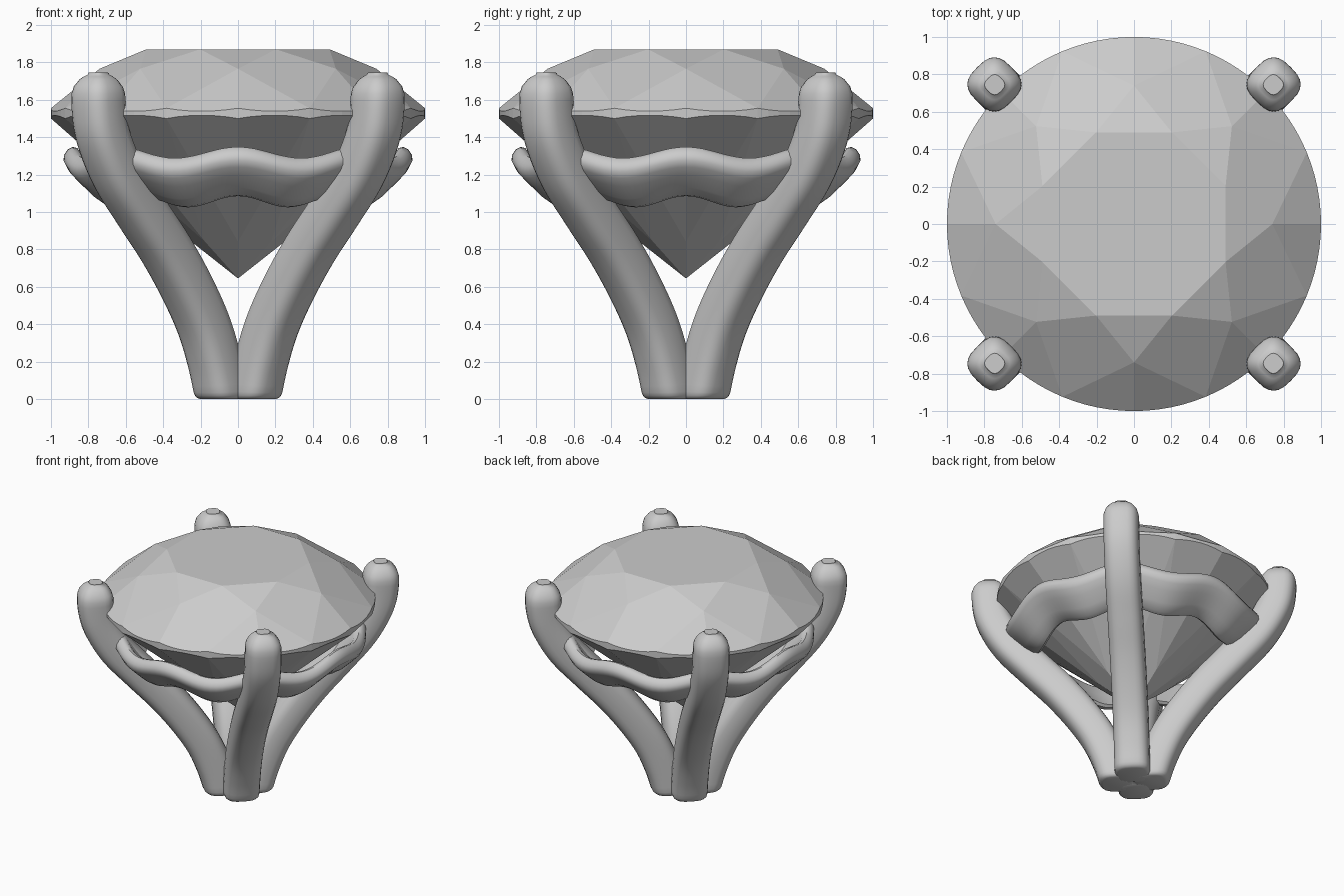
import bpy, bmesh
from math import sin, cos, pi, radians, copysign
from mathutils import Vector

if "Cube" in bpy.data.objects:
    bpy.data.objects.remove(bpy.data.objects["Cube"])


def finish(bm, name, smooth):
    bmesh.ops.recalc_face_normals(bm, faces=bm.faces)
    me = bpy.data.meshes.new(name)
    bm.to_mesh(me)
    bm.free()
    ob = bpy.data.objects.new(name, me)
    bpy.context.collection.objects.link(ob)
    if smooth:
        bpy.ops.object.select_all(action='DESELECT')
        ob.select_set(True)
        bpy.context.view_layer.objects.active = ob
        bpy.ops.object.shade_smooth_by_angle(angle=radians(40))
    return ob


def loft(bm, rings, closed=False):
    rows = [[bm.verts.new(p) for p in r] for r in rings]
    pairs = list(zip(rows, rows[1:])) + ([(rows[-1], rows[0])] if closed else [])
    n = len(rows[0])
    for a, b in pairs:
        for i in range(n):
            j = (i + 1) % n
            bm.faces.new((a[i], a[j], b[j], b[i]))
    if not closed:
        bm.faces.new(rows[0])
        bm.faces.new(rows[-1])


def polar(r, deg, z):
    return Vector((r * cos(radians(deg)), r * sin(radians(deg)), z))


# Round brilliant gem: convex hull of the facet corners and a scalloped girdle
def gem():
    pts = [Vector((0, 0, 0.645))]
    for k in range(8):
        pts += [polar(0.53, 45 * k + 22.5, 1.87),
                polar(0.74, 45 * k, 1.766),
                polar(0.25, 45 * k, 0.842)]
    for i in range(96):
        a = i * 3.75
        d = (a % 22.5) - 11.25
        wave = cos(radians(d)) - cos(radians(11.25))
        pts += [polar(1, a, 1.555 - 0.83 * wave), polar(1, a, 1.50 + 0.9 * wave)]
    bm = bmesh.new()
    for p in pts:
        bm.verts.new(p)
    bmesh.ops.convex_hull(bm, input=bm.verts[:])
    bmesh.ops.dissolve_limit(bm, angle_limit=radians(0.6),
                             verts=bm.verts[:], edges=bm.edges[:])
    finish(bm, "gem", False)


# Claw prong: rounded-square section swept up a diagonal path
PATH = [(0.085, 0.0), (0.125, 0.2), (0.185, 0.4), (0.275, 0.6), (0.385, 0.8),
        (0.515, 1.0), (0.64, 1.2), (0.72, 1.4), (0.745, 1.56), (0.745, 1.745)]


def spline(steps=5):
    p = [Vector((x * 2 ** 0.5, z)) for x, z in PATH]
    p = [2 * p[0] - p[1]] + p + [2 * p[-1] - p[-2]]
    out = []
    for i in range(1, len(p) - 2):
        a, b, c, d = p[i - 1:i + 3]
        for s in range(steps):
            t = s / steps
            out.append(0.5 * (2 * b + (c - a) * t + (2 * a - 5 * b + 4 * c - d) * t * t
                              + (3 * b - a - 3 * c + d) * t ** 3))
    return out + [p[-2]]


def prong(k):
    line = spline()
    # denser points near both ends for the rounded caps
    line = [line[0], line[0].lerp(line[1], 0.15), line[0].lerp(line[1], 0.5)] + line[1:-1] \
        + [line[-2].lerp(line[-1], t) for t in (0.4, 0.7, 0.9, 1)]
    turn = 45 + 90 * k
    side = polar(1, turn + 90, 0)
    rings = []
    for i, c in enumerate(line):
        t = (line[min(i + 1, len(line) - 1)] - line[max(i - 1, 0)]).normalized()
        flat = max(0.0, 1 - c.y / 0.25)          # level cut at the foot
        t = t.lerp(Vector((0, 1)), flat).normalized()
        nrm = polar(t.y, turn, -t.x)
        size = 0.13
        top = (c.y - 1.615) / 0.13
        if top > 0:
            size *= max(0.14, 1 - min(top, 1) ** 2) ** 0.5
        if c.y < 0.04:
            size *= 0.8 + 0.2 * (1 - (1 - c.y / 0.04) ** 2) ** 0.5
        ctr = polar(c.x, turn, c.y)
        ring = []
        for j in range(24):
            a = 2 * pi * j / 24
            u, v = (copysign(abs(f) ** (2 / 2.9), f) * size for f in (cos(a), sin(a)))
            ring.append(ctr + nrm * u + side * v)
        rings.append(ring)
    bm = bmesh.new()
    loft(bm, rings)
    finish(bm, f"prong_{k + 1}", True)


# Wavy gallery band below the girdle: radius/height section swept round
SECTION = [(0.74, 1.06), (0.80, 1.10), (0.87, 1.165), (0.915, 1.21), (0.933, 1.245),
           (0.93, 1.275), (0.91, 1.305), (0.885, 1.318), (0.86, 1.312),
           (0.84, 1.29), (0.78, 1.2), (0.68, 1.07), (0.70, 1.055)]


def band():
    rings = []
    for i in range(128):
        a = 360 * i / 128
        lift = 0.03 * cos(radians(8 * a))
        rings.append([polar(r, a, z + lift) for r, z in SECTION])
    bm = bmesh.new()
    loft(bm, rings, closed=True)
    finish(bm, "gallery_band", True)


gem()
band()
for k in range(4):
    prong(k)
